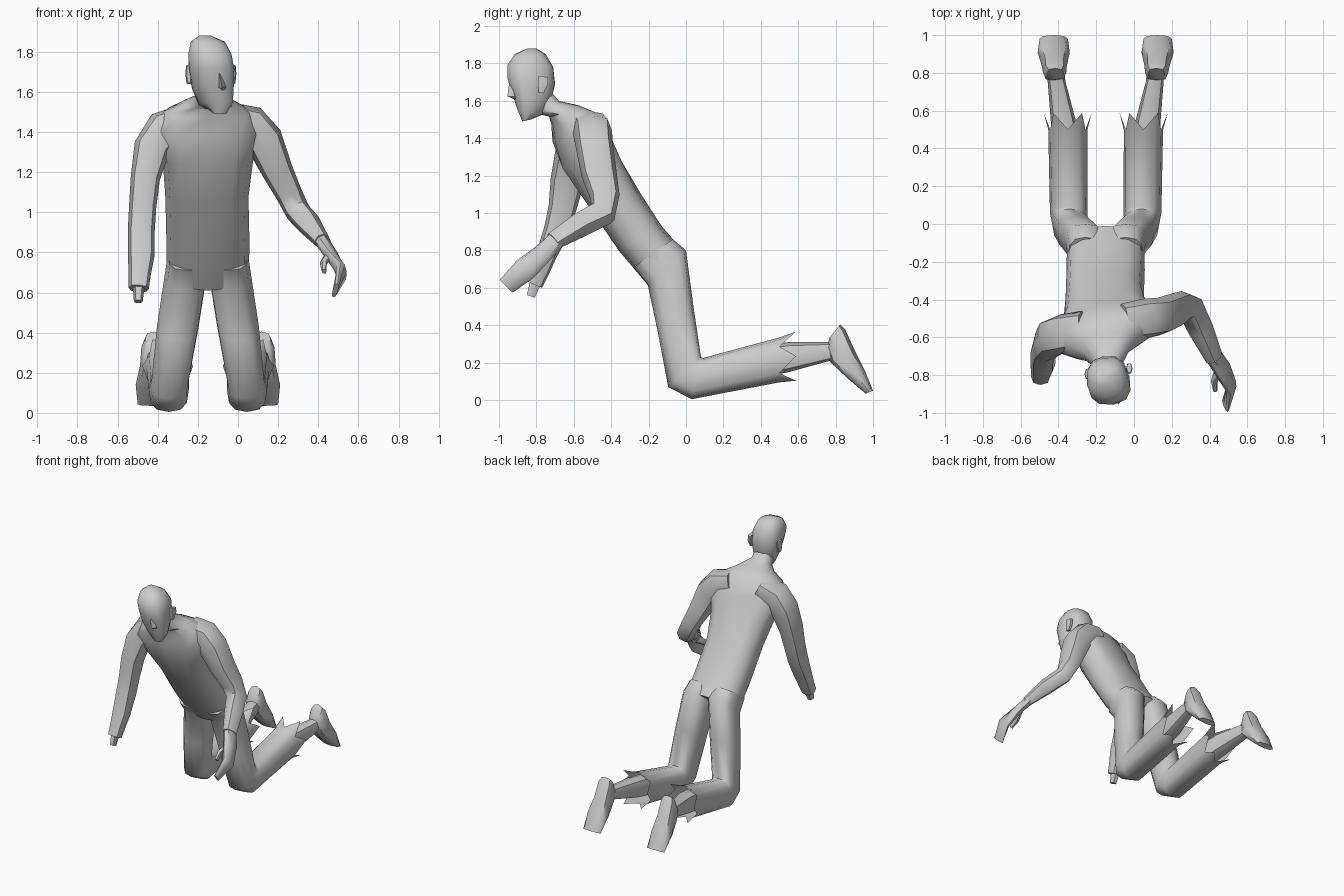
import bpy, bmesh, math
from mathutils import Vector as V

MID = -0.15  # symmetry line of the lower body


def finish(name, bm):
    bmesh.ops.recalc_face_normals(bm, faces=bm.faces)
    me = bpy.data.meshes.new(name)
    bm.to_mesh(me)
    bm.free()
    ob = bpy.data.objects.new(name, me)
    bpy.context.collection.objects.link(ob)
    bpy.ops.object.select_all(action='DESELECT')
    ob.select_set(True)
    bpy.context.view_layer.objects.active = ob
    bpy.ops.object.shade_smooth_by_angle(angle=math.radians(50))
    return ob


def power(v, p):
    return math.copysign(abs(v) ** p, v) if abs(v) > 1e-6 else 0.0


def loft(name, rings, n=8, p=0.8, cap_end=True, tear=0.0):
    """Skin rings given as (centre, half-width vector, half-depth vector)."""
    bm = bmesh.new()
    loops = []
    for c, a, b in rings:
        ts = [2 * math.pi * i / n for i in range(n)]
        loops.append([bm.verts.new(c + a * power(math.cos(t), p) + b * power(math.sin(t), p))
                      for t in ts])
    for lo, hi in zip(loops, loops[1:]):
        for i in range(n):
            j = (i + 1) % n
            bm.faces.new((lo[i], lo[j], hi[j], hi[i]))
    bm.faces.new(loops[0])
    if cap_end:
        bm.faces.new(loops[-1])
    if tear:  # ragged flared points around the open end
        c, last = rings[-1][0], loops[-1]
        along = (c - rings[-2][0]).normalized()
        for i in range(0, n, 2):
            k, m, j = last[i - 1], last[i], last[(i + 1) % n]
            tip = bm.verts.new(m.co + along * tear + (m.co - c) * 0.22)
            bm.faces.new((k, m, tip))
            bm.faces.new((m, j, tip))
    return finish(name, bm)


def profile(rows):
    """Rows: front y, front z, back y, back z, centre x, half width, twist, yaw."""
    out = []
    for yf, zf, yb, zb, cx, w, *more in rows:
        tw, yaw = (more + [0, 0])[:2]
        out.append((V((cx, (yf + yb) / 2, (zf + zb) / 2)), V((w, tw, 0)),
                    V((-yaw, (yb - yf) / 2, (zb - zf) / 2))))
    return out


def limb(rows):
    """Rows: x, y, z, half width, half depth; rings follow the path."""
    pts = [V(r[:3]) for r in rows]
    out = []
    for i, r in enumerate(rows):
        t = (pts[min(i + 1, len(pts) - 1)] - pts[max(i - 1, 0)]).normalized()
        b = V((0, 1, 0))
        b = (b - t * b.dot(t)).normalized()
        out.append((pts[i], t.cross(b) * r[3], b * r[4]))
    return out


# Leaning torso with neck
loft("torso", profile([
    (-0.20, 0.61, -0.01, 0.79, -0.15, .205),
    (-0.36, 0.80, -0.13, 0.93, -0.15, .207),
    (-0.53, 1.05, -0.24, 1.10, -0.155, .207),
    (-0.66, 1.24, -0.34, 1.27, -0.15, .225, .03),
    (-0.70, 1.38, -0.42, 1.42, -0.15, .27, .05),
    (-0.71, 1.47, -0.48, 1.535, -0.15, .22, .04),
    (-0.73, 1.515, -0.57, 1.575, -0.145, .13, .02),
    (-0.79, 1.53, -0.68, 1.60, -0.14, .075),
    (-0.85, 1.60, -0.74, 1.67, -0.14, .07)]), n=12)

# Head turned slightly to one side
loft("head", profile([
    (-0.875, 1.49, -0.83, 1.50, -0.09, .035),
    (-0.90, 1.55, -0.76, 1.53, -0.11, .075, .01, .03),
    (-0.93, 1.64, -0.72, 1.61, -0.125, .098, .02, .03),
    (-0.955, 1.72, -0.70, 1.69, -0.132, .108, .02, .03),
    (-0.955, 1.79, -0.71, 1.78, -0.14, .108, .02, .02),
    (-0.915, 1.85, -0.75, 1.85, -0.15, .085),
    (-0.85, 1.88, -0.80, 1.88, -0.165, .03)]), n=12)
loft("nose", profile([
    (-0.945, 1.70, -0.90, 1.70, -0.095, .010),
    (-0.955, 1.625, -0.88, 1.62, -0.08, .020),
    (-0.91, 1.605, -0.88, 1.605, -0.08, .016)]), n=4, p=1)
for side, x, y in (("left", -0.245, -0.80), ("right", -0.025, -0.77)):
    loft(side + "_ear", profile([
        (y - .02, 1.645, y + .01, 1.64, x, .012),
        (y - .025, 1.69, y + .035, 1.69, x, .017),
        (y - .02, 1.735, y + .035, 1.725, x, .014)]), n=6)

# Hanging arm
loft("left_arm", limb([
    (-0.26, -0.56, 1.46, .08, .10),
    (-0.37, -0.58, 1.415, .095, .105),
    (-0.43, -0.60, 1.32, .09, .10),
    (-0.462, -0.635, 1.17, .073, .09),
    (-0.475, -0.66, 1.03, .068, .075),
    (-0.482, -0.69, 0.91, .067, .07),
    (-0.483, -0.745, 0.78, .066, .055),
    (-0.49, -0.78, 0.69, .055, .05),
    (-0.495, -0.81, 0.62, .05, .045)]))
loft("left_fingers", limb([
    (-0.495, -0.80, 0.64, .03, .035),
    (-0.497, -0.83, 0.555, .022, .025)]), n=6)

# Raised arm, bent at the elbow
loft("right_arm", limb([
    (-0.05, -0.52, 1.47, .08, .10),
    (0.06, -0.50, 1.435, .10, .105),
    (0.13, -0.49, 1.36, .095, .10),
    (0.195, -0.465, 1.21, .078, .095),
    (0.255, -0.435, 1.09, .066, .08),
    (0.30, -0.445, 1.00, .062, .075),
    (0.355, -0.56, 0.94, .06, .065),
    (0.425, -0.71, 0.85, .038, .052)]))
loft("right_hand", limb([
    (0.415, -0.69, 0.86, .036, .05),
    (0.47, -0.77, 0.78, .032, .058),
    (0.515, -0.86, 0.70, .027, .065),
    (0.485, -0.96, 0.61, .013, .05)]))
loft("right_thumb", limb([
    (0.455, -0.76, 0.79, .02, .03),
    (0.425, -0.83, 0.745, .018, .022),
    (0.43, -0.88, 0.705, .012, .015)]), n=6)

# Kneeling legs, torn trousers and bare feet, mirrored about the body line
for side, s in (("left", -1), ("right", 1)):
    def rows(data):
        return profile([(*r[:4], MID + s * r[4], r[5]) for r in data])
    loft(side + "_trouser_leg", rows([
        (-0.28, 0.71, -0.07, 0.86, .105, .095),
        (-0.205, 0.62, 0.0, 0.80, .107, .105),
        (-0.15, 0.36, 0.04, 0.50, .15, .104),
        (-0.095, 0.07, 0.08, 0.23, .19, .092),
        (0.03, 0.005, 0.09, 0.225, .195, .10),
        (0.50, 0.095, 0.50, 0.335, .20, .104)]), n=12, p=0.75, cap_end=False, tear=0.09)
    loft(side + "_shin", rows([
        (0.40, 0.12, 0.40, 0.29, .21, .07),
        (0.55, 0.15, 0.55, 0.31, .225, .066),
        (0.75, 0.205, 0.76, 0.31, .26, .047),
        (0.82, 0.22, 0.83, 0.33, .265, .045)]))
    loft(side + "_foot", rows([
        (0.765, 0.33, 0.825, 0.405, .268, .045),
        (0.755, 0.27, 0.85, 0.38, .270, .062),
        (0.77, 0.205, 0.90, 0.27, .272, .066),
        (0.86, 0.12, 0.955, 0.16, .275, .085),
        (0.96, 0.035, 1.0, 0.05, .275, .075)]))
